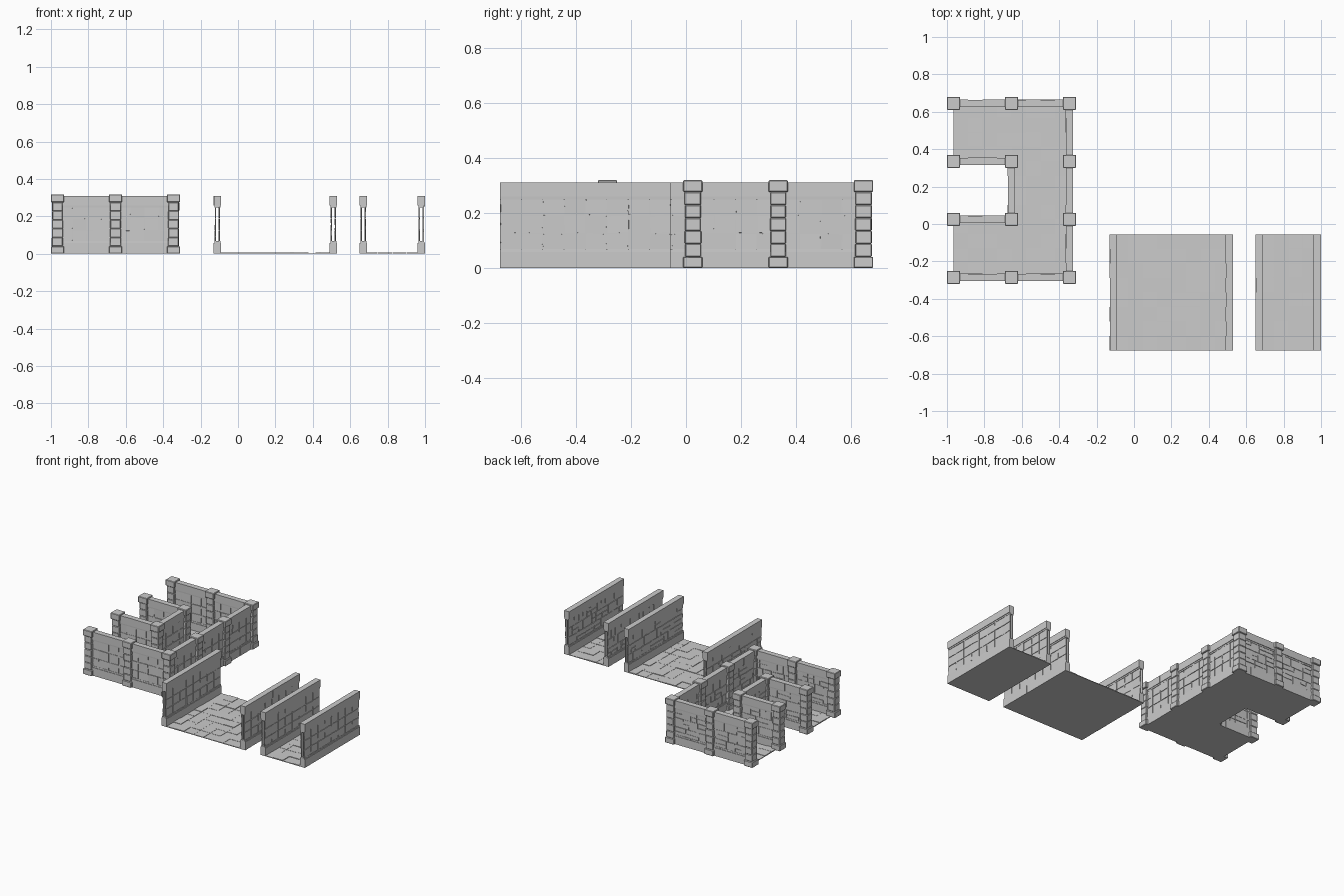
import bpy, bmesh, math, random
from mathutils import Matrix, Vector, Euler

random.seed(7)
cube = bpy.data.objects.get("Cube")
if cube:
    bpy.data.objects.remove(cube)

UNIT = 0.31            # length of one wall bay
TILE = UNIT / 4
WALL_H = 0.31

stone = bpy.data.materials.new("grey_stone")
stone.use_nodes = True
GREY = (0.6, 0.6, 0.6, 1)
stone.diffuse_color = GREY
bsdf = stone.node_tree.nodes["Principled BSDF"]
bsdf.inputs["Base Color"].default_value = GREY
bsdf.inputs["Roughness"].default_value = 0.9


def jitter(amount):
    return random.uniform(-amount, amount)


def box(bm, lo, hi, tilt=(0, 0, 0)):
    """Box between two corners, optionally tilted about its centre."""
    lo, hi = Vector(lo), Vector(hi)
    m = (Matrix.Translation((lo + hi) / 2) @ Euler(tilt).to_matrix().to_4x4()
         @ Matrix.Diagonal((*(hi - lo), 1)))
    return bmesh.ops.create_cube(bm, size=1, matrix=m)["verts"]


def finish(bm, name, location=(0, 0, 0), angle=0, bevel=0):
    mesh = bpy.data.meshes.new(name)
    bm.to_mesh(mesh)
    bm.free()
    mesh.materials.append(stone)
    obj = bpy.data.objects.new(name, mesh)
    bpy.context.collection.objects.link(obj)
    obj.location = location
    obj.rotation_euler.z = angle
    if bevel:
        mod = obj.modifiers.new("worn_edges", "BEVEL")
        mod.width = bevel
        mod.segments = 1
    return obj


def trim(bm, length, z0, z1, slope_top):
    """Row of trim stones whose inner edge slopes toward the panel."""
    for i in range(round(length / TILE)):
        w = 0.0195 + jitter(0.0007)
        x = i * TILE
        verts = box(bm, (x, -w, z0), (x + TILE, w, z1))
        edge = z1 if slope_top else z0
        for v in verts:
            if abs(v.co.z - edge) < 1e-4:
                v.co.y *= 0.78
        # full-width course up to where the slope starts
        a, b = (z0, z1 - 0.01) if slope_top else (z0 + 0.01, z1)
        box(bm, (x, -w, a), (x + TILE, w, b))


def bricks(bm, length, side):
    """One face of loose bricks over a thin backing sheet."""
    ys = sorted((side * 0.0075, side * 0.0095))
    box(bm, (0, ys[0], 0.05), (length, ys[1], 0.26))
    rows = 3
    h = (0.255 - 0.06) / rows
    for r in range(rows):
        z = 0.06 + r * h
        x = 0
        while x < length - 0.01:
            # neat grid on one face, broken courses on the other
            w = TILE if side < 0 else TILE * random.choice((0.6, 0.9, 1.3))
            end = min(x + w, length)
            if length - end < 0.03:
                end = length
            split = side > 0 and random.random() < 0.3
            parts = [(z, z + h / 2), (z + h / 2, z + h)] if split else [(z, z + h)]
            for a, b in parts:
                ys = sorted((side * 0.008, side * (0.0128 + jitter(0.0012))))
                box(bm, (x + 0.002, ys[0], a + 0.002), (end - 0.002, ys[1], b - 0.002),
                    (jitter(0.02), jitter(0.05), jitter(0.03)))
            x = end


def wall(name, x, y, bays, along_y=False):
    bm = bmesh.new()
    length = bays * UNIT
    trim(bm, length, 0, 0.068, True)
    trim(bm, length, 0.248, WALL_H, False)
    for side in (-1, 1):
        bricks(bm, length, side)
    return finish(bm, name, (x, y, 0), math.pi / 2 if along_y else 0)


def pillar(name, x, y):
    bm = bmesh.new()
    box(bm, (-0.035, -0.035, 0), (0.035, 0.035, 0.04))
    box(bm, (-0.035, -0.035, 0.275), (0.035, 0.035, 0.318))
    courses = 5
    h = 0.235 / courses
    for i in range(courses):
        w = 0.029 + jitter(0.0015)
        z = 0.04 + i * h
        box(bm, (-w, -w, z), (w, w, z + h), (0, 0, jitter(0.03)))
    return finish(bm, name, (x, y, 0), bevel=0.003)


def floor(name, x, y, nx, ny):
    """Thin slab paved with slightly uneven flagstones."""
    bm = bmesh.new()
    box(bm, (0, 0, 0), (nx * UNIT, ny * UNIT, 0.002))
    for i in range(nx * 4):
        for j in range(ny * 4):
            px, py = i * TILE, j * TILE
            top = random.choice((0.004, 0.0045, 0.005, 0.007))
            g = 0.0006
            box(bm, (px + g, py + g, 0.001), (px + TILE - g, py + TILE - g, top),
                (jitter(0.008), jitter(0.008), 0))
    return finish(bm, name, (x, y, 0))


# U-shaped room
XS = [-0.965 + i * UNIT for i in range(3)]
YS = [-0.285 + i * UNIT for i in range(4)]
for i, x in enumerate(XS):
    for j, y in enumerate(YS):
        pillar(f"room_pillar_{i}_{j}", x, y)
wall("room_front_wall", XS[0], YS[0], 2)
wall("room_back_wall", XS[0], YS[3], 2)
wall("room_inner_front_wall", XS[0], YS[1], 1)
wall("room_inner_back_wall", XS[0], YS[2], 1)
wall("room_inner_side_wall", XS[1], YS[1], 1, True)
wall("room_side_wall", XS[2], YS[0], 3, True)
floor("room_main_floor", XS[1], YS[0], 1, 3)
floor("room_front_floor", XS[0], YS[0], 1, 1)
floor("room_back_floor", XS[0], YS[2], 1, 1)

# Two open corridors
HALL_Y = -0.675
for label, x, bays in (("wide", -0.11, 2), ("narrow", 0.67, 1)):
    floor(f"{label}_corridor_floor", x, HALL_Y, bays, 2)
    wall(f"{label}_corridor_right_wall", x, HALL_Y, 2, True)
    wall(f"{label}_corridor_left_wall", x + bays * UNIT, HALL_Y, 2, True)
